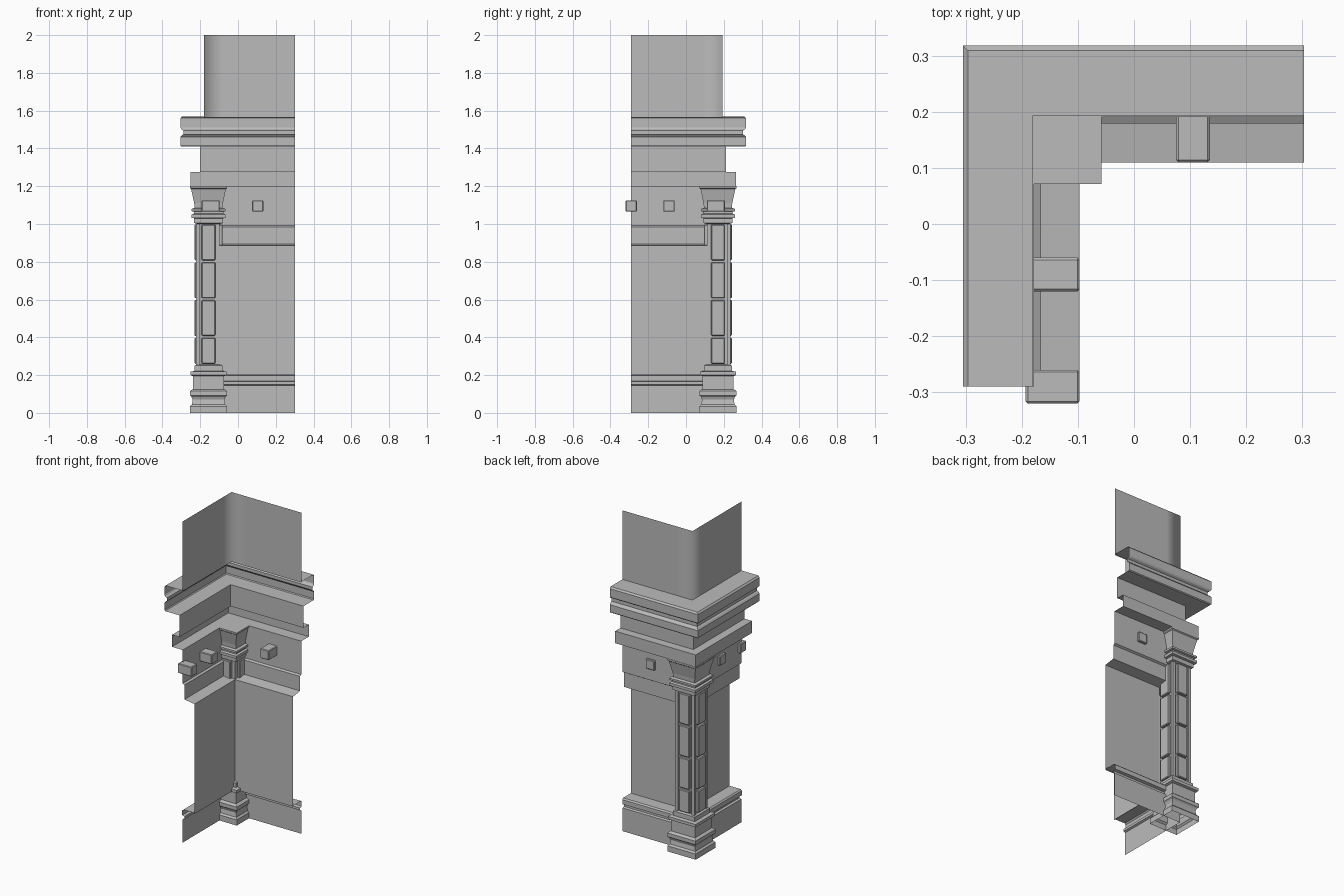
import bpy, bmesh
from mathutils import Matrix, Vector

cube = bpy.data.objects.get("Cube")
if cube:
    bpy.data.objects.remove(cube)

END_X, END_Y, SKEW = 0.303, -0.29, 0.013
CX, CY = -0.156, 0.169          # pilaster centre

stone = bpy.data.materials.new("grey_stone")
stone.use_nodes = True
GREY = (0.5, 0.5, 0.5, 1)
stone.diffuse_color = GREY
stone.node_tree.nodes["Principled BSDF"].inputs["Base Color"].default_value = GREY


def finish(name, bm, smooth=False):
    mesh = bpy.data.meshes.new(name)
    bm.to_mesh(mesh)
    bm.free()
    mesh.materials.append(stone)
    for p in mesh.polygons:
        p.use_smooth = smooth
    obj = bpy.data.objects.new(name, mesh)
    bpy.context.collection.objects.link(obj)
    return obj


def skin(bm, rings, closed=False):
    """Join rows of points with quads."""
    rows = [[bm.verts.new(p) for p in ring] for ring in rings]
    for a, b in zip(rows, rows[1:]):
        n = len(a)
        for i in range(n if closed else n - 1):
            k = (i + 1) % n
            bm.faces.new((a[i], b[i], b[k], a[k]))
    return rows


def corner_sweep(name, profile, smooth=False):
    """Sweep an (outward, height) profile along both wings of the corner."""
    rings = []
    for d, z in profile:
        path = [(-d, END_Y, z), (-d, d + SKEW, z), (END_X, d + SKEW, z)]
        if smooth:
            path.insert(1, (-d, d + SKEW - 0.1, z))
            path.insert(3, (-d + 0.1, d + SKEW, z))
        rings.append(path)
    bm = bmesh.new()
    skin(bm, rings)
    return finish(name, bm, smooth)


def square_stack(name, profile, cap=False):
    """Square turning from (half width, height) pairs around the pilaster axis."""
    bm = bmesh.new()
    rings = [[(CX + sx * h, CY + sy * h, z)
              for sx, sy in ((-1, -1), (-1, 1), (1, 1), (1, -1))] for h, z in profile]
    rows = skin(bm, rings, closed=True)
    if cap:
        bm.faces.new(rows[-1])
    bmesh.ops.recalc_face_normals(bm, faces=bm.faces)
    return finish(name, bm)


def block(name, lo, hi, bevel=0.0):
    lo, hi = Vector(lo), Vector(hi)
    bm = bmesh.new()
    bmesh.ops.create_cube(bm, size=1, matrix=Matrix.Translation((lo + hi) / 2)
                          @ Matrix.Diagonal((*(hi - lo), 1)))
    if bevel:
        bmesh.ops.bevel(bm, geom=bm.edges[:], offset=bevel, segments=1, affect='EDGES')
    return finish(name, bm)


# Walls and mouldings running round the corner
corner_sweep("upper_wall", [(0.18, 1.565), (0.18, 2.0)], smooth=True)
corner_sweep("cornice", [(0.2, 1.41), (0.3, 1.41), (0.305, 1.415), (0.305, 1.46),
                         (0.297, 1.47), (0.288, 1.475), (0.288, 1.495), (0.3, 1.502),
                         (0.305, 1.51), (0.305, 1.56), (0.296, 1.57), (0.18, 1.57)])
corner_sweep("frieze", [(0.178, 1.2), (0.252, 1.2), (0.252, 1.275),
                        (0.2, 1.275), (0.2, 1.41)])
corner_sweep("middle_wall", [(0.097, 0.885), (0.166, 0.895), (0.166, 0.985),
                             (0.178, 0.992), (0.178, 1.2)])
corner_sweep("recessed_wall", [(0.097, 0.2), (0.097, 0.885)])
corner_sweep("base_wall", [(0.178, 0), (0.178, 0.145), (0.166, 0.15), (0.166, 0.165),
                           (0.182, 0.17), (0.182, 0.198), (0.174, 0.206), (0.097, 0.206)])

# Beam ends through the middle wall
for i, y in enumerate((-0.29, -0.09)):
    block(f"side_beam_end_{i + 1}", (-0.193, y - 0.03, 1.065), (-0.097, y + 0.03, 1.125), 0.004)
block("back_beam_end", (0.075, 0.11, 1.065), (0.135, 0.206, 1.125), 0.004)

# Corner pilaster
square_stack("pilaster_base", [(0.098, 0), (0.098, 0.035), (0.088, 0.045), (0.084, 0.07),
                               (0.09, 0.085), (0.098, 0.092), (0.098, 0.115), (0.09, 0.122),
                               (0.082, 0.125), (0.082, 0.195), (0.096, 0.2), (0.096, 0.218),
                               (0.075, 0.222), (0.075, 0.25), (0.06, 0.255)])
square_stack("pilaster_shaft", [(0.058, 0.25), (0.058, 1.01)])
square_stack("pilaster_capital", [(0.06, 1.0), (0.076, 1.005), (0.076, 1.03), (0.09, 1.033),
                                  (0.09, 1.05), (0.078, 1.055), (0.078, 1.065), (0.09, 1.068),
                                  (0.09, 1.08), (0.074, 1.085), (0.076, 1.11), (0.092, 1.185),
                                  (0.098, 1.19), (0.098, 1.2)], cap=True)

# Raised panels and corner beads on the shaft
for side, (dx, dy) in {"right": (-1, 0), "back": (0, 1), "left": (1, 0), "front": (0, -1)}.items():
    for i in range(4):
        z0, z1 = 0.26 + 0.2 * max(i - 0.3, 0) * 1.0, 0.397 + 0.2 * i
        z0 = 0.26 if i == 0 else 0.208 + 0.2 * i
        wx, wy = (0.012, 0.036) if dx else (0.036, 0.012)
        px, py = CX + dx * 0.062, CY + dy * 0.062
        block(f"{side}_panel_{i + 1}", (px - wx, py - wy, z0), (px + wx, py + wy, z1), 0.004)
for sx, sy in ((-1, -1), (-1, 1), (1, 1)):
    px, py = CX + sx * 0.057, CY + sy * 0.057
    block("corner_bead", (px - 0.009, py - 0.009, 0.25), (px + 0.009, py + 0.009, 1.0))
